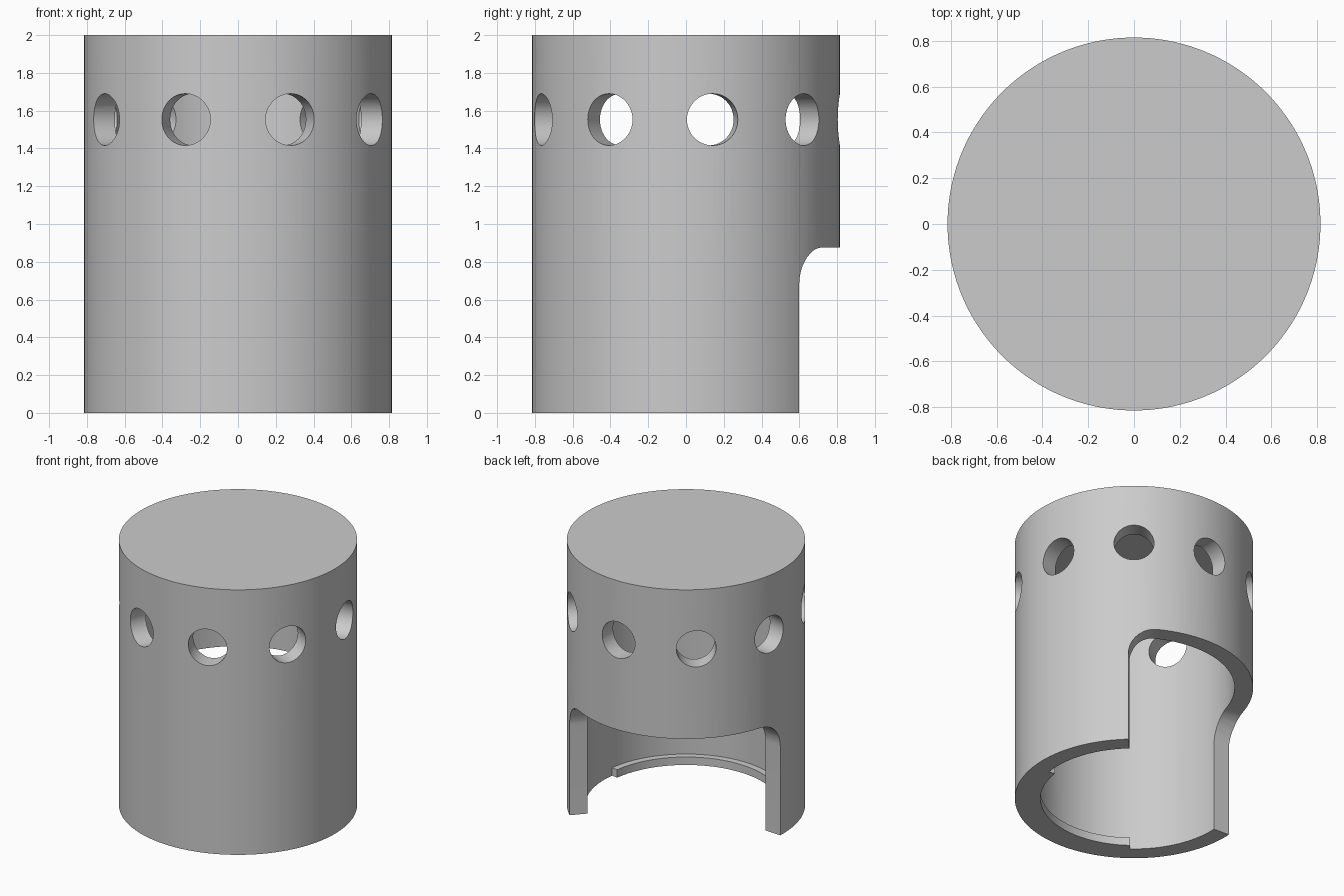
import bpy, bmesh, math
from mathutils import Matrix, Vector

OUTER, INNER, HEIGHT, CEILING = 0.815, 0.688, 2.0, 1.87
OPENING_DIR = math.radians(112.3)      # direction the side opening faces
SIDES = 144

if "Cube" in bpy.data.objects:
    bpy.data.objects.remove(bpy.data.objects["Cube"])

grey = bpy.data.materials.new("plain grey")
grey.use_nodes = True
colour = (0.6, 0.6, 0.6, 1)
grey.diffuse_color = colour
grey.node_tree.nodes["Principled BSDF"].inputs["Base Color"].default_value = colour


def make_object(name, bm):
    bmesh.ops.recalc_face_normals(bm, faces=bm.faces)
    mesh = bpy.data.meshes.new(name)
    bm.to_mesh(mesh)
    bm.free()
    mesh.materials.append(grey)
    obj = bpy.data.objects.new(name, mesh)
    bpy.context.collection.objects.link(obj)
    return obj


def lathe(name, profile):
    bm = bmesh.new()
    verts = [bm.verts.new((r, 0, z)) for r, z in profile]
    edges = [bm.edges.new(pair) for pair in zip(verts, verts[1:])]
    bmesh.ops.spin(bm, geom=verts + edges, cent=(0, 0, 0), axis=(0, 0, 1),
                   angle=math.tau, steps=SIDES, use_duplicate=False)
    bmesh.ops.remove_doubles(bm, verts=bm.verts, dist=0.0001)
    return make_object(name, bm)


def sector(name, columns, r0, r1, bottom):
    """Ring segment from (angle, top height) columns."""
    bm = bmesh.new()
    rings = []
    for angle, top in columns:
        c, s = math.cos(angle), math.sin(angle)
        corners = ((r0, bottom), (r1, bottom), (r1, top), (r0, top))
        rings.append([bm.verts.new((r * c, r * s, z)) for r, z in corners])
    for a, b in zip(rings, rings[1:]):
        for i in range(4):
            j = (i + 1) % 4
            bm.faces.new((a[i], a[j], b[j], b[i]))
    bm.faces.new(rings[0])
    bm.faces.new(rings[-1])
    return make_object(name, bm)


def cut(target, cutter):
    mod = target.modifiers.new("cut", "BOOLEAN")
    mod.operation = "DIFFERENCE"
    mod.solver = "EXACT"
    mod.object = cutter
    bpy.context.view_layer.objects.active = target
    bpy.ops.object.modifier_apply(modifier=mod.name)
    bpy.data.objects.remove(cutter)


# Hollow body, closed on top and open below
body = lathe("body", [(0, HEIGHT), (OUTER, HEIGHT), (OUTER, 0),
                      (INNER, 0), (INNER, CEILING), (0, CEILING)])

# Wide side opening with rounded upper corners
half, top, fillet = math.radians(65), 0.875, 0.2
fillet_angle = fillet / OUTER
left_corner = []
for i in range(13):
    t = math.pi / 2 * i / 12
    left_corner.append((-half + fillet_angle * (1 - math.cos(t)),
                        top - fillet * (1 - math.sin(t))))
flat = half - fillet_angle
middle = [(-flat + 2 * flat * i / 36, top) for i in range(1, 36)]
right_corner = [(-a, z) for a, z in reversed(left_corner)]
outline = [(OPENING_DIR + a, z) for a, z in left_corner + middle + right_corner]
cut(body, sector("opening_cutter", outline, 0.5, 1.0, -0.2))

# Ring of nine round holes
bm = bmesh.new()
for i in range(9):
    angle = math.pi / 2 + math.tau * i / 9
    place = (Matrix.Rotation(angle, 4, "Z") @ Matrix.Translation((0.75, 0, 1.553))
             @ Matrix.Rotation(math.pi / 2, 4, "Y"))
    bmesh.ops.create_cone(bm, cap_ends=True, segments=48, radius1=0.137,
                          radius2=0.137, depth=0.4, matrix=place)
cut(body, make_object("hole_cutter", bm))

# Inner lip along the lower rim, opposite the opening
span = math.radians(120)
start = OPENING_DIR + math.pi - span / 2
lip = sector("inner_lip", [(start + span * i / 48, 0.06) for i in range(49)],
             0.64, INNER + 0.003, 0)

# Smooth curved walls, crisp edges
bpy.ops.object.select_all(action="DESELECT")
for obj in (body, lip):
    obj.select_set(True)
bpy.context.view_layer.objects.active = body
bpy.ops.object.shade_smooth_by_angle(angle=math.radians(30))
